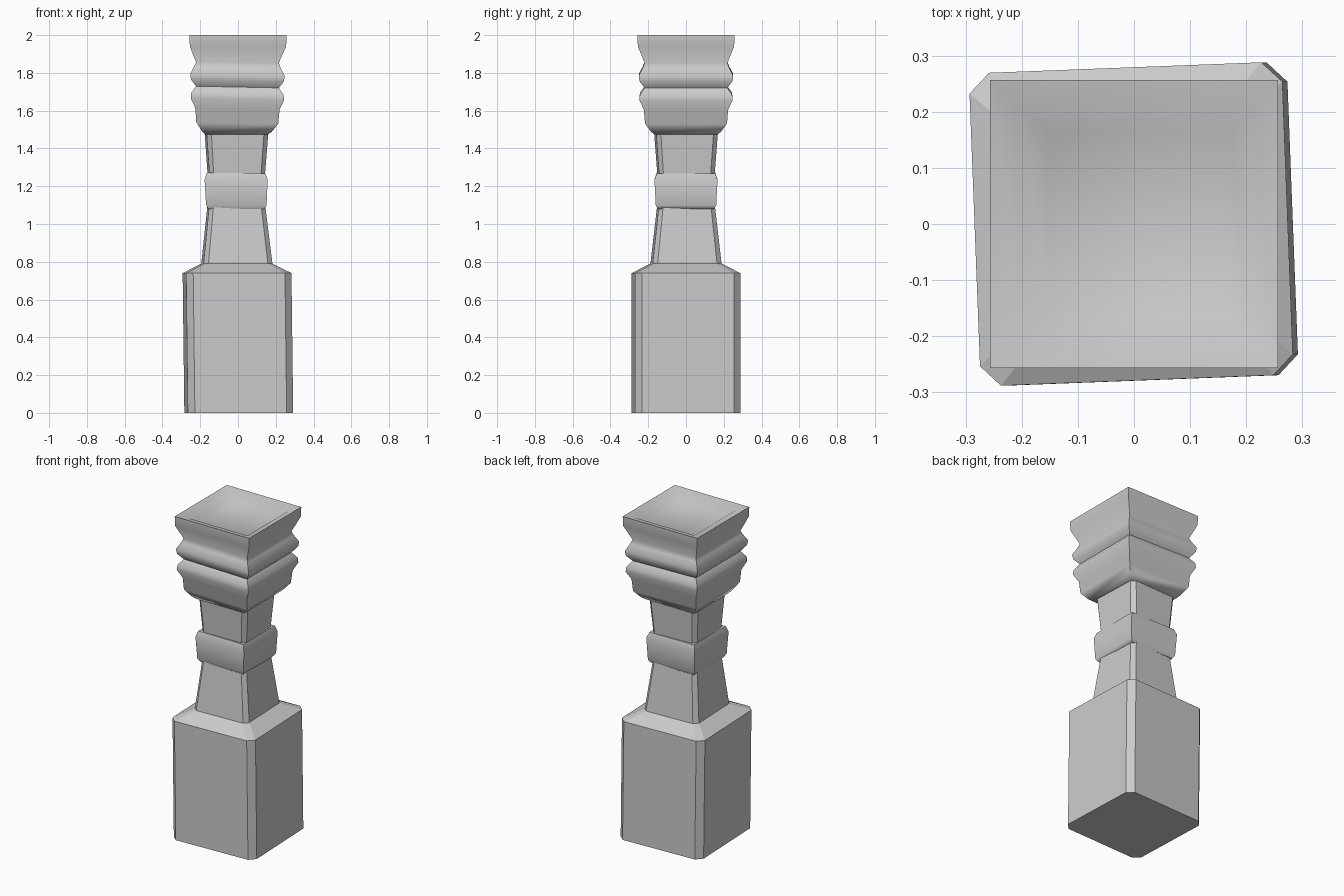
import bpy, bmesh, math

if "Cube" in bpy.data.objects:
    bpy.data.objects.remove(bpy.data.objects["Cube"])


def loft(name, rings, turn=0.0, smooth=None):
    """Stack square rings (z, half width, chamfer, x shift, tilt) into a closed solid."""
    bm = bmesh.new()
    c, s = math.cos(math.radians(turn)), math.sin(math.radians(turn))
    loops = []
    for z, h, ch, dx, tilt in rings:
        k = h - ch
        if ch:
            pts = [(h, -k), (h, k), (k, h), (-k, h), (-h, k), (-h, -k), (-k, -h), (k, -h)]
        else:
            pts = [(h, -h), (h, h), (-h, h), (-h, -h)]
        loops.append([bm.verts.new((x * c - y * s + dx, x * s + y * c, z - tilt * x))
                      for x, y in pts])
    for a, b in zip(loops, loops[1:]):
        n = len(a)
        for i in range(n):
            j = (i + 1) % n
            bm.faces.new((a[i], a[j], b[j], b[i]))
    bm.faces.new(loops[0][::-1])
    bm.faces.new(loops[-1])
    mesh = bpy.data.meshes.new(name)
    bm.to_mesh(mesh)
    bm.free()
    ob = bpy.data.objects.new(name, mesh)
    bpy.context.collection.objects.link(ob)
    if smooth:
        bpy.ops.object.select_all(action='DESELECT')
        ob.select_set(True)
        bpy.context.view_layer.objects.active = ob
        bpy.ops.object.shade_smooth_by_angle(angle=math.radians(smooth))
    return ob


# Chamfered plinth with sloped shoulder, slightly turned
loft("plinth", [(0, .279, .036, .004, 0), (.74, .279, .036, -.005, 0),
                (.79, .183, .025, -.006, 0)], turn=2.2)

# Tapered shaft sections below and above the collar
loft("lower_shaft", [(.785, .183, .025, -.006, 0), (1.09, .149, .022, -.009, 0)], turn=2.2)
loft("upper_shaft", [(1.26, .147, .022, -.009, 0), (1.49, .164, .024, -.008, 0)], turn=2.2)

# Rounded square collar
loft("collar", [(1.08, .149, 0, -.009, 0), (1.10, .160, 0, -.009, .01),
                (1.235, .167, 0, -.010, .01), (1.27, .155, 0, -.010, .01)], smooth=60)

# Moulded capital with a dished top
profile = [(1.475, .168, 0), (1.49, .185, .01), (1.535, .217, .02), (1.61, .223, .02),
           (1.66, .247, .02), (1.69, .244, .02), (1.725, .219, .02), (1.76, .246, .02),
           (1.79, .250, .02), (1.83, .229, .02), (1.855, .219, .01), (1.94, .255, 0),
           (2.0, .257, 0), (1.985, .205, 0), (1.955, .161, 0)]
shifts = [-.008, -.006, -.004] + [-.003] * 8 + [0, 0, .004, .009]
loft("capital", [(z, h, 0, dx, t) for (z, h, t), dx in zip(profile, shifts)], smooth=60)
